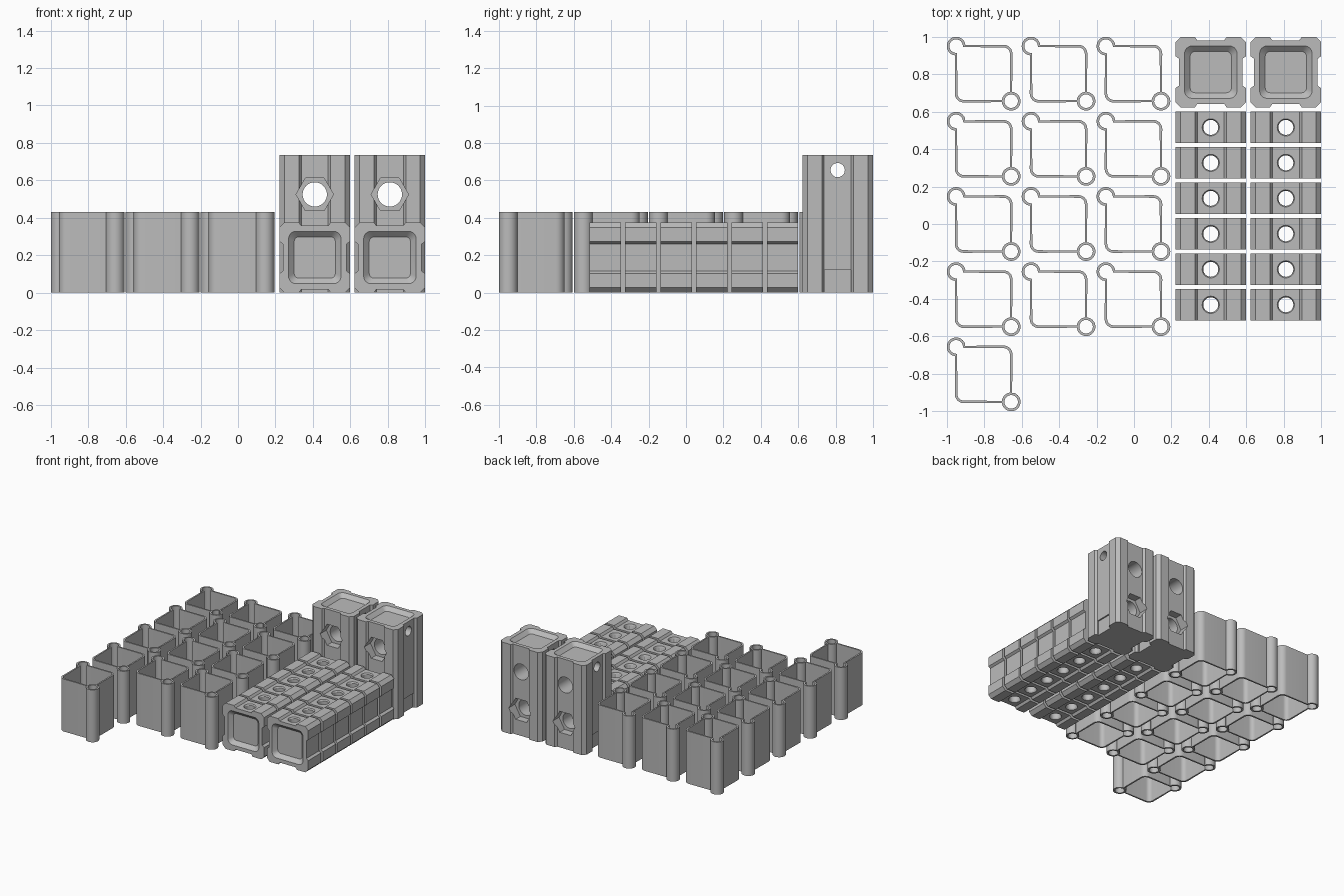
import bpy, bmesh
from math import sin, cos, pi, radians
from mathutils import Matrix, Vector

cube = bpy.data.objects.get("Cube")
if cube:
    bpy.data.objects.remove(cube)

grey = bpy.data.materials.new("grey plastic")
grey.use_nodes = True
COLOUR = (0.5, 0.5, 0.5, 1)
grey.diffuse_color = COLOUR
grey.node_tree.nodes["Principled BSDF"].inputs["Base Color"].default_value = COLOUR


def add_object(name, mesh, location=(0, 0, 0), rotation=(0, 0, 0)):
    ob = bpy.data.objects.new(name, mesh)
    ob.location, ob.rotation_euler = location, rotation
    bpy.context.collection.objects.link(ob)
    return ob


def to_object(name, bm):
    bmesh.ops.recalc_face_normals(bm, faces=bm.faces)
    mesh = bpy.data.meshes.new(name)
    bm.to_mesh(mesh)
    bm.free()
    mesh.materials.append(grey)
    return add_object(name, mesh)


def arc(cx, cy, r, start, end, steps):
    angles = [radians(start + (end - start) * i / steps) for i in range(steps + 1)]
    return [(cx + r * cos(a), cy + r * sin(a)) for a in angles]


def loft(name, sections):
    """Solid through (outline, z) sections of equal point count."""
    bm = bmesh.new()
    rings = [[bm.verts.new((x, y, z)) for x, y in pts] for pts, z in sections]
    for low, high in zip(rings, rings[1:]):
        for i in range(len(low)):
            bm.faces.new((low[i - 1], low[i], high[i], high[i - 1]))
    bm.faces.new(rings[0])
    bm.faces.new(rings[-1])
    return to_object(name, bm)


def round_square(half, r):
    c = half - r
    corners = ((c, c, 0), (-c, c, 90), (-c, -c, 180), (c, -c, 270))
    return [p for x, y, a in corners for p in arc(x, y, r, a, a + 90, 6)]


def drill(centre, axis, depth, r1, r2=None, sides=32):
    """Cylinder, cone or hexagon cutter along an axis."""
    turn = Vector((0, 0, 1)).rotation_difference(Vector(axis)).to_matrix().to_4x4()
    bm = bmesh.new()
    bmesh.ops.create_cone(bm, cap_ends=True, segments=sides, radius1=r1,
                          radius2=r1 if r2 is None else r2, depth=depth,
                          matrix=Matrix.Translation(centre) @ turn)
    return to_object("cutter", bm)


def box(centre, size):
    bm = bmesh.new()
    bmesh.ops.create_cube(bm, size=1, matrix=Matrix.Translation(centre) @ Matrix.Diagonal((*size, 1)))
    return to_object("cutter", bm)


def apply_modifiers(ob):
    bpy.context.view_layer.update()
    graph = bpy.context.evaluated_depsgraph_get()
    mesh = bpy.data.meshes.new_from_object(ob.evaluated_get(graph))
    ob.modifiers.clear()
    ob.data = mesh


def cut(ob, cutters):
    for cutter in cutters:
        mod = ob.modifiers.new("cut", "BOOLEAN")
        mod.object, mod.operation, mod.solver = cutter, "DIFFERENCE", "EXACT"
    apply_modifiers(ob)
    for cutter in cutters:
        bpy.data.objects.remove(cutter)


def smooth(ob):
    bpy.ops.object.select_all(action="DESELECT")
    ob.select_set(True)
    bpy.context.view_layer.objects.active = ob
    bpy.ops.object.shade_smooth_by_angle(angle=radians(32))


HALF = 0.188    # half width of a connector
GROOVE = 0.018  # depth of its side grooves


def connector(name, length):
    """Chamfered square bar, grooved on each side, with a pocket in the top end."""
    side = [(-HALF + 0.027, HALF), (-0.085, HALF), (-0.072, HALF - GROOVE),
            (0.072, HALF - GROOVE), (0.085, HALF), (HALF - 0.027, HALF)]
    outline = []
    for k in range(4):
        turn = Matrix.Rotation(-k * pi / 2, 2)
        outline += [tuple(turn @ Vector(p)) for p in side]
    ob = loft(name, [(outline, 0), (outline, length)])
    pocket = loft("cutter", [(round_square(0.11, 0.025), length - 0.03),
                             (round_square(0.14, 0.04), length),
                             (round_square(0.14, 0.04), length + 0.05)])
    cut(ob, [pocket])
    return ob


# Tall posts: bolt holes with hexagon recesses, a cross hole and foot slots
TALL = 0.735
post = connector("tall_post_1", TALL)
cutters = [drill((0, 0, 0.655), (1, 0, 0), 1, 0.038)]
for z, face in ((0.525, -1), (0.21, 1)):
    cutters.append(drill((0, 0, z), (0, 1, 0), 1, 0.065))
    hexagon = drill((0, 0, 0), (0, 0, 1), 0.16, 0.1, sides=6)
    hexagon.data.transform(Matrix.Translation((0, face * HALF, z))
                           @ Matrix.Rotation(pi / 2, 4, "X") @ Matrix.Rotation(pi / 2, 4, "Z"))
    # points of the hexagon face sideways
    if max(v.co.x for v in hexagon.data.vertices) < 0.095:
        hexagon.data.transform(Matrix.Translation((0, 0, z)) @ Matrix.Rotation(pi / 2, 4, "Y")
                               @ Matrix.Translation((0, 0, -z)))
    cutters.append(hexagon)
for s in (-1, 1):
    cutters.append(box((s * HALF, 0, 0.05), (0.06, 0.14, 0.14)))
cut(post, cutters)
smooth(post)
post.location = (0.41, 0.811, 0)
add_object("tall_post_2", post.data, (0.811, 0.811, 0))

# Short connectors: lying down, each with a countersunk vertical hole
SHORT = 0.168
block = connector("short_connector_1", SHORT)
cutters = [drill((0, 0, SHORT / 2), (0, 1, 0), 1, 0.04)]
for s in (-1, 1):
    cutters.append(drill((0, s * (HALF - GROOVE), SHORT / 2), (0, s, 0), 0.02, 0.04, 0.052))
cut(block, cutters)
smooth(block)
for row in range(6):
    for col, x in enumerate((0.41, 0.811)):
        place = (x, 0.6 - row * 0.1895, HALF)
        if row == col == 0:
            block.location, block.rotation_euler = place, (pi / 2, 0, 0)
        else:
            add_object(f"short_connector_{row * 2 + col + 1}", block.data, place, (pi / 2, 0, 0))

# Sleeves: thin square tubes with an open clip and a closed ring at opposite corners
HIGH, R, C, F = 0.43, 0.043, 0.147, 0.04
clip = arc(-C, C, R, 0, 270, 24)
corner_a = arc(-C + F, -C + F, F, 180, 270, 6)
ring = arc(C, -C, R, 180, 450, 24)
corner_b = arc(C - F, C - F, F, 0, 90, 6)
bm = bmesh.new()
walls = ((clip + corner_a + ring + corner_b, True), (arc(C, -C, R, 90, 180, 8), False))
for path, closed in walls:
    pairs = [[bm.verts.new((x, y, z)) for z in (0, HIGH)] for x, y in path]
    for i in range(0 if closed else 1, len(pairs)):
        (a, b), (c, d) = pairs[i - 1], pairs[i]
        bm.faces.new((a, c, d, b))
sleeve = to_object("sleeve_1", bm)
mod = sleeve.modifiers.new("wall", "SOLIDIFY")
mod.thickness, mod.offset, mod.use_even_offset = 0.014, 0, False
apply_modifiers(sleeve)
smooth(sleeve)
spots = [(col, row) for row in range(5) for col in range(3) if row < 4 or col == 0]
for n, (col, row) in enumerate(spots):
    place = (-0.803 + col * 0.4, 0.803 - row * 0.4015, 0)
    if n == 0:
        sleeve.location = place
    else:
        add_object(f"sleeve_{n + 1}", sleeve.data, place)
